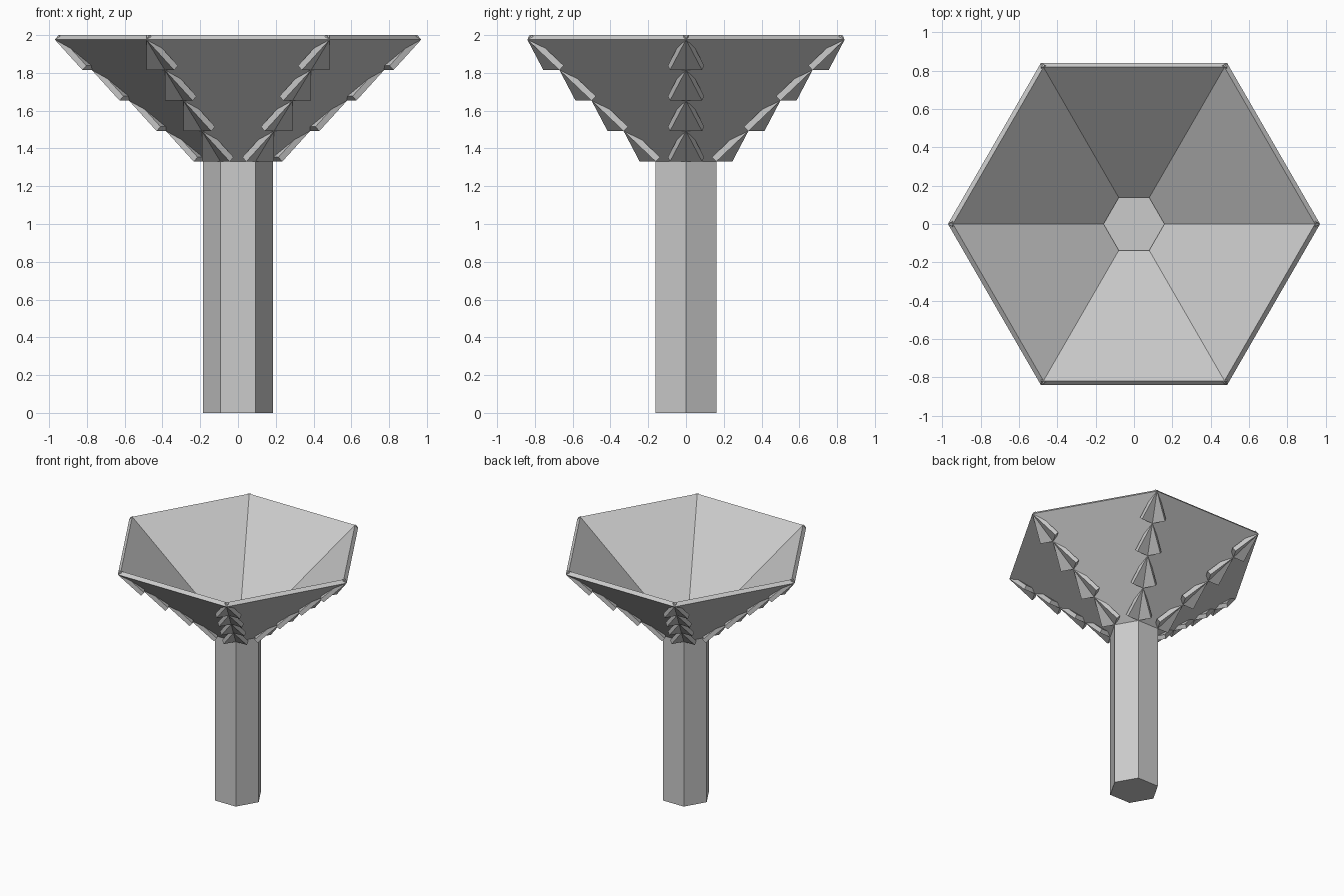
import bpy, bmesh, math
from mathutils import Matrix, Vector

if "Cube" in bpy.data.objects:
    bpy.data.objects.remove(bpy.data.objects["Cube"])

SIDES = 6
BASE_Z, LIP_Z = 1.33, 1.976          # outer face of the bowl, bottom and top
BASE_A, LIP_A = 0.16, 0.84           # distance from axis to the flat sides
THICK = 0.033
STEPS = 4
HALF = math.tan(math.pi / SIDES)     # half side length per unit of apothem

stone = bpy.data.materials.new("light_grey")
stone.diffuse_color = (0.6, 0.6, 0.6, 1)
stone.use_nodes = True
stone.node_tree.nodes["Principled BSDF"].inputs["Base Color"].default_value = stone.diffuse_color


def finish(bm, name):
    bmesh.ops.recalc_face_normals(bm, faces=bm.faces)
    mesh = bpy.data.meshes.new(name)
    bm.to_mesh(mesh)
    bm.free()
    mesh.materials.append(stone)
    obj = bpy.data.objects.new(name, mesh)
    bpy.context.collection.objects.link(obj)
    return obj


# Hexagonal column with corners on the x axis
bm = bmesh.new()
bmesh.ops.create_cone(bm, cap_ends=True, segments=SIDES, radius1=0.185,
                      radius2=0.185, depth=BASE_Z,
                      matrix=Matrix.Translation((0, 0, BASE_Z / 2))
                      @ Matrix.Rotation(math.pi / 2, 4, 'Z'))
finish(bm, "column")


# Sloping bowl panel: stepped sides whose notches overlap at the corners
def level(i):
    f = i / STEPS
    a = BASE_A + (LIP_A - BASE_A) * f
    return a, BASE_Z + (LIP_Z - BASE_Z) * f


right = []
for i in range(STEPS):
    a0, z0 = level(i)
    a1, z1 = level(i + 1)
    right += [(a1 * HALF, -a0, z0), (a1 * HALF, -a1, z1)]
left = [(-x, y, z) for x, y, z in reversed(right)]
inward = Vector((0, LIP_Z - BASE_Z, LIP_A - BASE_A)).normalized() * THICK

for k in range(SIDES):
    bm = bmesh.new()
    face = bm.faces.new([bm.verts.new(p) for p in right + left])
    ext = bmesh.ops.extrude_face_region(bm, geom=[face], use_keep_orig=True)
    moved = [g for g in ext["geom"] if isinstance(g, bmesh.types.BMVert)]
    bmesh.ops.translate(bm, verts=moved, vec=inward)
    bmesh.ops.rotate(bm, verts=bm.verts, cent=(0, 0, 0),
                     matrix=Matrix.Rotation(k * 2 * math.pi / SIDES, 3, 'Z'))
    finish(bm, f"bowl_panel_{k + 1}")
